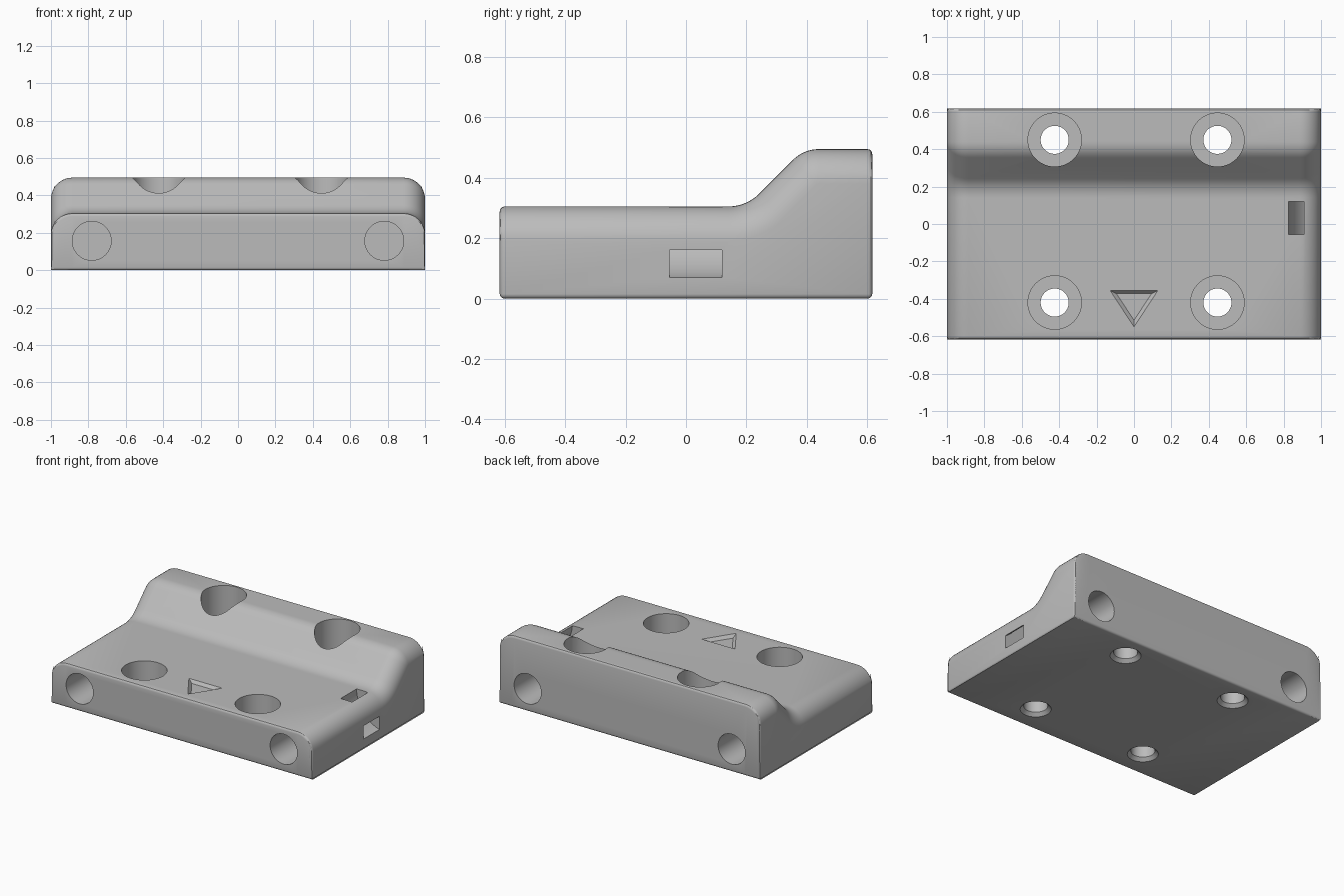
import bpy, bmesh
from math import sin, cos, pi, radians, tan

cube = bpy.data.objects.get("Cube")
if cube:
    bpy.data.objects.remove(cube)

grey = bpy.data.materials.new("mid_grey")
grey.use_nodes = True
grey.diffuse_color = (0.5, 0.5, 0.5, 1)
grey.node_tree.nodes["Principled BSDF"].inputs["Base Color"].default_value = (0.5, 0.5, 0.5, 1)


def loft(name, rings):
    """Closed solid skinned through rings of equal point count."""
    bm = bmesh.new()
    loops = [[bm.verts.new(p) for p in ring] for ring in rings]
    for a, b in zip(loops, loops[1:]):
        for i in range(len(a)):
            j = (i + 1) % len(a)
            bm.faces.new((a[i], a[j], b[j], b[i]))
    bm.faces.new(loops[0][::-1])
    bm.faces.new(loops[-1])
    bmesh.ops.recalc_face_normals(bm, faces=bm.faces[:])
    mesh = bpy.data.meshes.new(name)
    bm.to_mesh(mesh)
    bm.free()
    mesh.materials.append(grey)
    ob = bpy.data.objects.new(name, mesh)
    bpy.context.collection.objects.link(ob)
    return ob


def arc(cu, cv, r, start, end, n):
    return [(cu + r * cos(radians(start + (end - start) * i / n)),
             cv + r * sin(radians(start + (end - start) * i / n))) for i in range(n + 1)]


def circle(r, n=64):
    return [(r * cos(2 * pi * i / n), r * sin(2 * pi * i / n)) for i in range(n)]


# Stepped side profile, shrunk by d under the rounded side edges
HALF_Y, LOW, HIGH, SIDE_R = 0.617, 0.305, 0.495, 0.115
R_LOW, R_HIGH = 0.145, 0.12


def section(x, d):
    k = tan(pi / 8)
    pts = [(-HALF_Y, 0), (-HALF_Y, LOW - d)]
    pts += arc(0.20 - k * R_LOW, LOW + R_LOW, R_LOW + d, -90, -45, 8)
    pts += arc(0.39 + k * R_HIGH, HIGH - R_HIGH, R_HIGH - d, 135, 90, 8)
    pts += [(HALF_Y, HIGH - d), (HALF_Y, 0)]
    return [(x, y, z) for y, z in pts]


# Main block, lofted from side to side
half = [(1 - SIDE_R + SIDE_R * sin(t), SIDE_R * (1 - cos(t)))
        for t in (pi / 2 * i / 10 for i in range(11))]
sections = [section(-x, d) for x, d in reversed(half)] + [section(x, d) for x, d in half]
body = loft("mounting_block", sections)
bpy.context.view_layer.objects.active = body
body.select_set(True)
bevel = body.modifiers.new("small_edges", 'BEVEL')
bevel.width = 0.015
bevel.segments = 3
bevel.limit_method = 'ANGLE'
bevel.angle_limit = radians(60)
bevel.use_clamp_overlap = False
bpy.ops.object.modifier_apply(modifier=bevel.name)

cutters = []

# Counterbored screw holes with a chamfer underneath
steps = [(-0.01, 0.107), (0.022, 0.075), (0.12, 0.075), (0.12, 0.143), (0.6, 0.143)]
for x in (-0.424, 0.446):
    for y in (-0.42, 0.45):
        cutters.append(loft("screw_hole", [[(x + u, y + v, z) for u, v in circle(r)]
                                           for z, r in steps]))

# Blind round pockets in the front and back faces
for side in (-1, 1):
    for x in (-0.782, 0.782):
        cutters.append(loft("round_pocket", [[(x + u, side * y, 0.157 + v) for u, v in circle(0.104)]
                                             for y in (0.3, 0.7)]))

# Curved strap channel from the top to the left side
band = arc(1.07, 0.305, 0.245, 150, 290, 32) + arc(1.07, 0.305, 0.16, 290, 150, 32)
cutters.append(loft("strap_channel", [[(x, y, z) for x, z in band] for y in (-0.055, 0.12)]))


# Recessed arrow with sloping walls
def triangle(z, scale):
    return [(scale * u, -0.42 + scale * v, z) for u, v in ((-0.128, 0.065), (0.128, 0.065), (0, -0.13))]


cutters.append(loft("arrow_recess", [triangle(LOW - 0.02, 0.73), triangle(LOW + 0.02, 1.27)]))

for cutter in cutters:
    cutter.hide_render = True
    cut = body.modifiers.new("cut", 'BOOLEAN')
    cut.operation = 'DIFFERENCE'
    cut.solver = 'EXACT'
    cut.object = cutter
    bpy.ops.object.modifier_apply(modifier=cut.name)
    bpy.data.objects.remove(cutter)

bpy.ops.object.select_all(action='DESELECT')
body.select_set(True)
bpy.ops.object.shade_smooth_by_angle(angle=radians(30))
